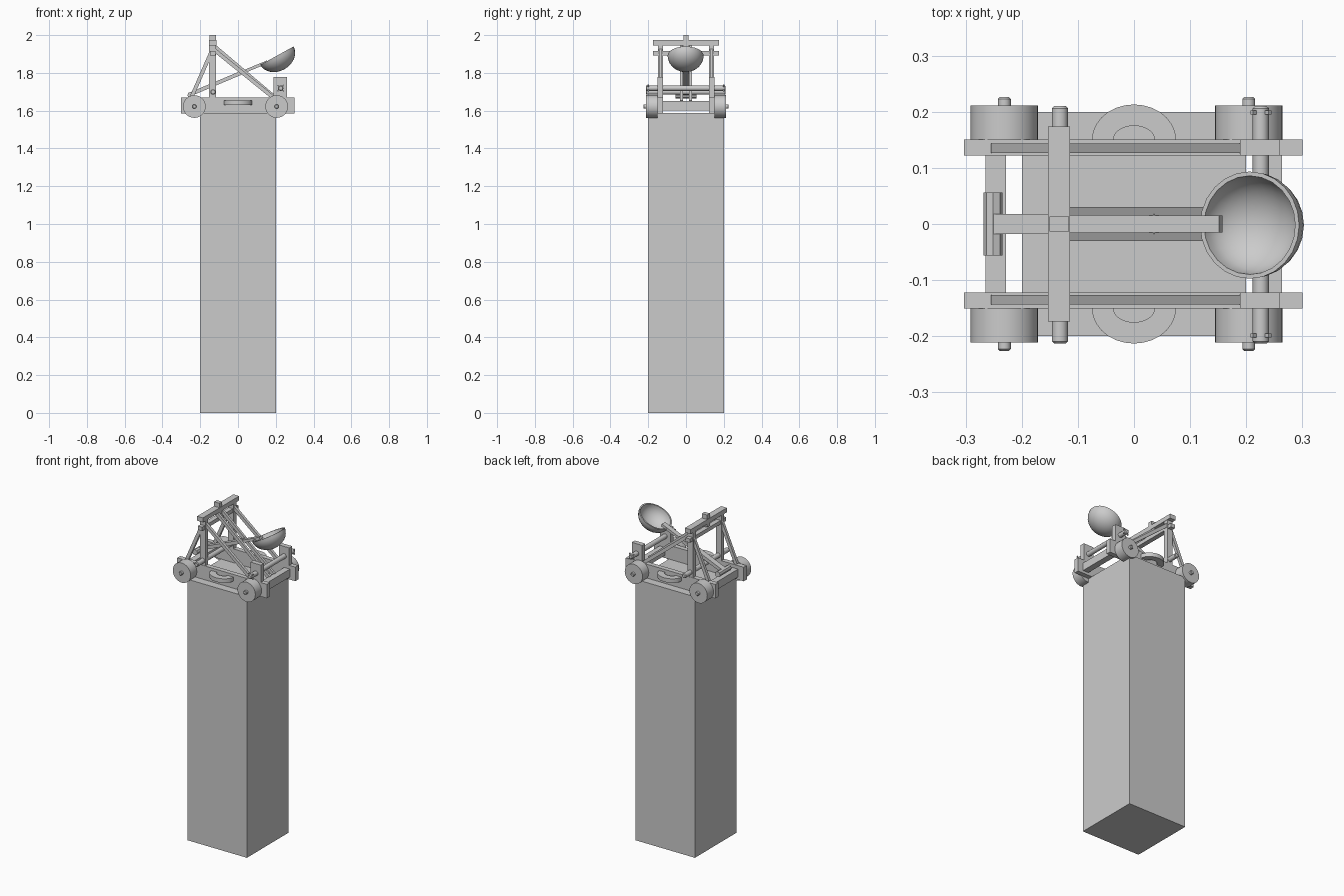
import bpy, bmesh
from math import pi, cos, sin, atan2, radians
from mathutils import Vector, Matrix

if "Cube" in bpy.data.objects:
    bpy.data.objects.remove(bpy.data.objects["Cube"])


def finish(name, bm, smooth=False):
    bmesh.ops.recalc_face_normals(bm, faces=bm.faces[:])
    me = bpy.data.meshes.new(name)
    bm.to_mesh(me)
    bm.free()
    ob = bpy.data.objects.new(name, me)
    bpy.context.collection.objects.link(ob)
    if smooth:
        bpy.ops.object.select_all(action='DESELECT')
        ob.select_set(True)
        bpy.context.view_layer.objects.active = ob
        bpy.ops.object.shade_smooth_by_angle(angle=radians(40))
    return ob


def box(name, x0, x1, y0, y1, z0, z1):
    bm = bmesh.new()
    m = Matrix.Translation(((x0 + x1) / 2, (y0 + y1) / 2, (z0 + z1) / 2))
    m = m @ Matrix.Diagonal((x1 - x0, y1 - y0, z1 - z0, 1))
    bmesh.ops.create_cube(bm, size=1, matrix=m)
    return finish(name, bm)


def beam(name, a, b, y, width, thick):
    """Bar between two (x, z) points at depth y."""
    dx, dz = b[0] - a[0], b[1] - a[1]
    length = (dx * dx + dz * dz) ** 0.5
    m = Matrix.Translation(((a[0] + b[0]) / 2, y, (a[1] + b[1]) / 2))
    m = m @ Matrix.Rotation(-atan2(dz, dx), 4, 'Y')
    m = m @ Matrix.Diagonal((length, width, thick, 1))
    bm = bmesh.new()
    bmesh.ops.create_cube(bm, size=1, matrix=m)
    return finish(name, bm)


def rod(name, x, z, y0, y1, r, sides, bevel=0.0):
    """Cylinder along y."""
    bm = bmesh.new()
    m = Matrix.Translation((x, (y0 + y1) / 2, z)) @ Matrix.Rotation(pi / 2, 4, 'X')
    bmesh.ops.create_cone(bm, cap_ends=True, segments=sides, radius1=r, radius2=r,
                          depth=abs(y1 - y0), matrix=m)
    if bevel:
        caps = {e for f in bm.faces if len(f.verts) > 4 for e in f.edges}
        bmesh.ops.bevel(bm, geom=list(caps), offset=bevel, segments=1, affect='EDGES')
    return finish(name, bm, True)


# Pedestal
box("pedestal", -0.2, 0.2, -0.2, 0.2, 0, 1.587)

# Parts repeated on both sides
for side, s in (("front", -1), ("back", 1)):
    def ybox(name, x0, x1, ya, yb, z0, z1):
        lo, hi = sorted((s * ya, s * yb))
        box(side + name, x0, x1, lo, hi, z0, z1)

    ybox("_rail", -0.303, 0.3, 0.122, 0.151, 1.586, 1.671)
    ybox("_upright", -0.153, -0.116, 0.121, 0.149, 1.66, 1.948)
    ybox("_winch_post", 0.189, 0.259, 0.122, 0.151, 1.665, 1.777)
    beam(side + "_short_brace", (-0.246, 1.672), (-0.135, 1.925), s * 0.135, 0.017, 0.02)
    beam(side + "_long_brace", (-0.13, 1.925), (0.183, 1.672), s * 0.135, 0.017, 0.02)
    beam(side + "_inner_brace", (-0.13, 1.945), (0.225, 1.645), s * 0.023, 0.015, 0.02)

    # Wheels and axle stubs
    for x in (-0.231, 0.2045):
        rod(side + "_wheel", x, 1.622, s * 0.15, s * 0.211, 0.06, 32)
        rod(side + "_axle", x, 1.622, s * 0.14, s * 0.226, 0.0115, 12, 0.003)

    # Crossed pegs in the winch end
    for a in (pi / 4, -pi / 4):
        d = Vector((cos(a), sin(a))) * 0.023
        beam(side + "_winch_peg", (0.226 - d.x, 1.719 - d.y), (0.226 + d.x, 1.719 + d.y),
             s * 0.199, 0.007, 0.007)

    # Half-ring handle
    bm = bmesh.new()
    n = 14
    rows = []
    for i in range(n + 1):
        a = pi * i / n
        rows.append([bm.verts.new((w * cos(a), s * (0.15 + h * sin(a)), z))
                     for w, h, z in ((0.075, 0.063, 1.63), (0.075, 0.063, 1.655),
                                     (0.037, 0.025, 1.655), (0.037, 0.025, 1.63))])
    for p, q in zip(rows, rows[1:]):
        for k in range(4):
            bm.faces.new((p[k], p[k - 1], q[k - 1], q[k]))
    bm.faces.new(rows[0])
    bm.faces.new(rows[-1])
    finish(side + "_handle", bm, True)

# Cross members
box("left_cross_beam", -0.265, -0.228, -0.123, 0.123, 1.602, 1.65)
box("right_cross_beam", 0.226, 0.264, -0.123, 0.123, 1.602, 1.65)
box("top_bar", -0.153, -0.114, -0.174, 0.174, 1.946, 1.973)
box("lower_bar", -0.148, -0.119, -0.174, 0.174, 1.892, 1.915)
box("bar_pad", -0.151, -0.116, -0.013, 0.013, 1.925, 2.0)
rod("torsion_rod", -0.132, 1.699, -0.213, 0.21, 0.0145, 12, 0.004)
rod("winch_rod", 0.226, 1.719, -0.213, 0.21, 0.0145, 12, 0.004)

# Throwing arm with its grip
beam("throwing_arm", (-0.25, 1.688), (0.04, 1.81), 0, 0.035, 0.02)
beam("arm_tip", (0.03, 1.806), (0.155, 1.858), 0, 0.031, 0.016)
rod("arm_grip", -0.251, 1.682, -0.056, 0.056, 0.017, 8)

# Bowl: lathed cup with thickness, tilted
bm = bmesh.new()
steps, seg = 8, 24
outer = [(cos(pi / 2 * i / steps), -sin(pi / 2 * i / steps)) for i in range(steps)]
profile = [(r * 0.92, z * 0.9) for r, z in reversed(outer)] + outer
rings = [[bm.verts.new((r * cos(2 * pi * k / seg) * 0.101, r * sin(2 * pi * k / seg) * 0.0955,
                        z * 0.082)) for k in range(seg)] for r, z in profile]
for p, q in zip(rings, rings[1:]):
    for k in range(seg):
        bm.faces.new((p[k - 1], p[k], q[k], q[k - 1]))
for ring, z in ((rings[0], -0.9), (rings[-1], -1)):
    tip = bm.verts.new((0, 0, z * 0.082))
    for k in range(seg):
        bm.faces.new((ring[k - 1], ring[k], tip))
bm.transform(Matrix.Translation((0.206, -0.002, 1.891)) @ Matrix.Rotation(-radians(29), 4, 'Y'))
finish("bowl", bm, True)
